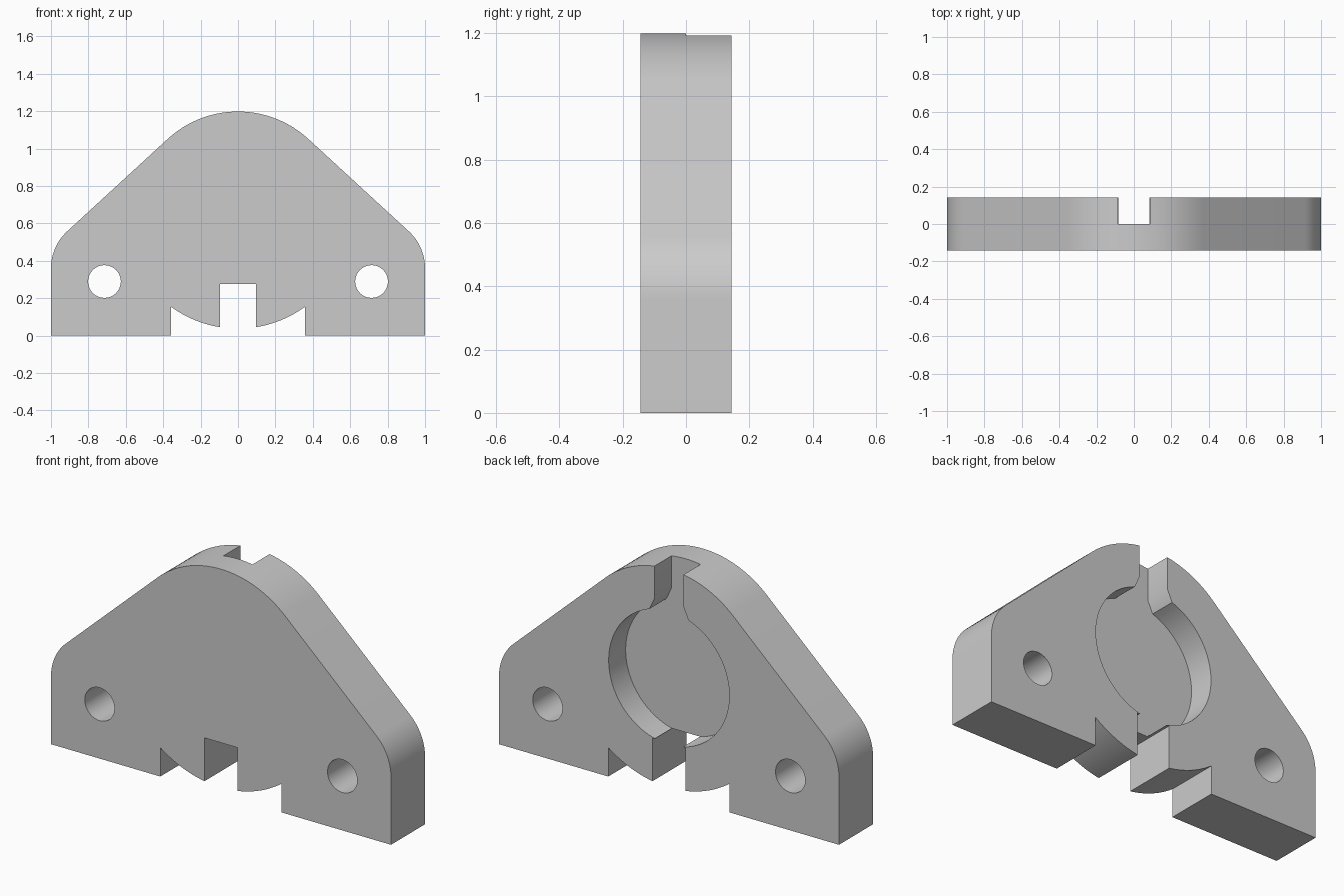
import bpy, bmesh
from math import sin, cos, asin, atan2, radians, degrees, hypot

cube = bpy.data.objects.get("Cube")
if cube:
    bpy.data.objects.remove(cube, do_unlink=True)

HALF = 0.143                      # half thickness of the plate

grey = bpy.data.materials.new("plain grey")
grey.use_nodes = True
colour = (0.6, 0.6, 0.6, 1)
grey.diffuse_color = colour
grey.node_tree.nodes["Principled BSDF"].inputs["Base Color"].default_value = colour


def arc(cx, cz, r, start, end, steps):
    """Points on an arc, angles in degrees."""
    angles = [radians(start + (end - start) * i / steps) for i in range(steps + 1)]
    return [(cx + r * cos(a), cz + r * sin(a)) for a in angles]


def prism(name, outline, y0, y1):
    """Extrude an x-z outline from y0 to y1."""
    bm = bmesh.new()
    face = bm.faces.new([bm.verts.new((x, y0, z)) for x, z in outline])
    new = bmesh.ops.extrude_face_region(bm, geom=[face])["geom"]
    moved = [v for v in new if isinstance(v, bmesh.types.BMVert)]
    bmesh.ops.translate(bm, verts=moved, vec=(0, y1 - y0, 0))
    bmesh.ops.recalc_face_normals(bm, faces=bm.faces)
    mesh = bpy.data.meshes.new(name)
    bm.to_mesh(mesh)
    bm.free()
    mesh.materials.append(grey)
    obj = bpy.data.objects.new(name, mesh)
    bpy.context.collection.objects.link(obj)
    return obj


def cut(body, cutter):
    """Subtract the cutter and remove it."""
    mod = body.modifiers.new("cut", 'BOOLEAN')
    mod.operation = 'DIFFERENCE'
    mod.solver = 'EXACT'
    mod.object = cutter
    bpy.context.view_layer.objects.active = body
    bpy.ops.object.modifier_apply(modifier=mod.name)
    bpy.data.objects.remove(cutter, do_unlink=True)


# Outer shape: large top round, two shoulder rounds joined by tangent lines
top_z, top_r = 0.643, 0.555
shoulder_z, shoulder_r = 0.36, 0.268
dx, dz = 1 - shoulder_r, top_z - shoulder_z
slope = degrees(atan2(dz, dx) + asin((top_r - shoulder_r) / hypot(dx, dz)))

# Right half from the bottom slot outwards, with the curved foot in the notch
notch_x, slot_x, foot_r = 0.357, 0.097, 0.607
foot_start = -90 + degrees(asin(slot_x / foot_r))
foot_end = -90 + degrees(asin(notch_x / foot_r))
half = [(slot_x, 0.275)]
half += arc(0, 0.644, foot_r, foot_start, foot_end, 10)
half += [(notch_x, 0), (1, 0)]
half += arc(1 - shoulder_r, shoulder_z, shoulder_r, 0, 90 - slope, 12)
half += arc(0, top_z, top_r, 90 - slope, 88, 12)
outline = half + [(-x, z) for x, z in reversed(half)]
plate = prism("mounting_plate", outline, -HALF, HALF)

# Round recess in the back, opening upwards through a flared slot
recess_z, recess_r, mouth_x, neck_x = 0.62, 0.355, 0.115, 0.0855
mouth = degrees(asin(mouth_x / recess_r))
keyhole = arc(0, recess_z, recess_r, 90 + mouth, 450 - mouth, 64)
keyhole += [(neck_x, 1.02), (neck_x, 1.3), (-neck_x, 1.3), (-neck_x, 1.02)]
cut(plate, prism("recess_cutter", keyhole, 0, HALF + 0.1))

# Bolt holes
for side in (-1, 1):
    ring = arc(side * 0.714, 0.289, 0.0875, 0, 360, 40)[:-1]
    cut(plate, prism("hole_cutter", ring, -HALF - 0.1, HALF + 0.1))

# Smooth curved walls, crisp edges
bpy.ops.object.select_all(action='DESELECT')
plate.select_set(True)
bpy.context.view_layer.objects.active = plate
bpy.ops.object.shade_smooth_by_angle(angle=radians(25))
